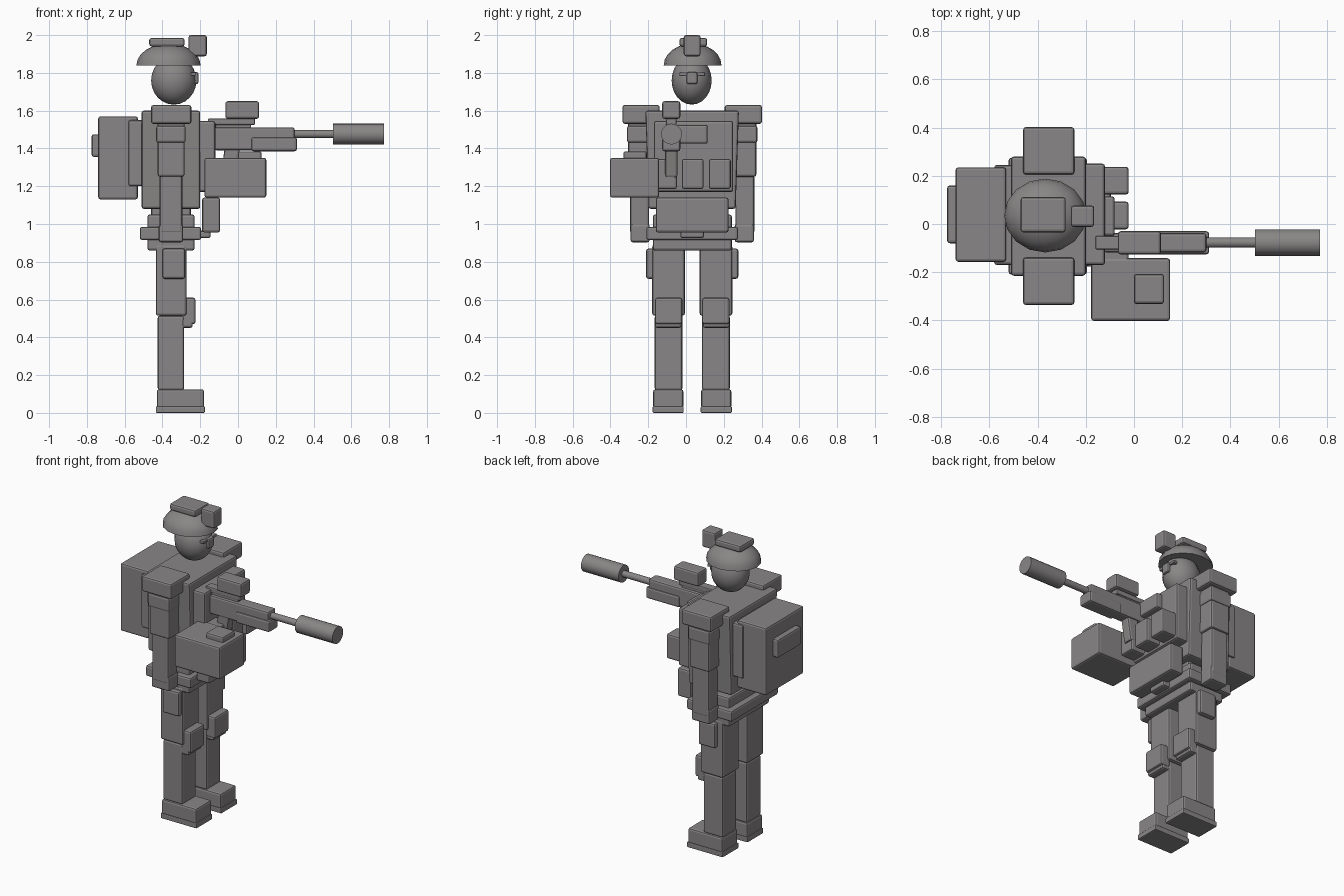
import bpy, bmesh, math
from mathutils import Matrix, Vector

if "Cube" in bpy.data.objects:
    bpy.data.objects.remove(bpy.data.objects["Cube"])

grey = bpy.data.materials.new("warm grey")
grey.diffuse_color = (0.25, 0.238, 0.238, 1)
grey.use_nodes = True
grey.node_tree.nodes["Principled BSDF"].inputs["Base Color"].default_value = grey.diffuse_color
MID = 0.033  # body centre plane in y


def finish(name, bm):
    me = bpy.data.meshes.new(name)
    bm.to_mesh(me)
    bm.free()
    me.materials.append(grey)
    ob = bpy.data.objects.new(name, me)
    bpy.context.collection.objects.link(ob)
    return ob


def box(name, x, y, z, bevel=0.012, taper=1.0, tilt=0.0):
    """Bevelled block from ranges; taper scales the bottom in y, tilt turns it about y."""
    bm = bmesh.new()
    bmesh.ops.create_cube(bm, size=1)
    size = Vector((x[1] - x[0], y[1] - y[0], z[1] - z[0]))
    for v in bm.verts:
        if v.co.z < 0:
            v.co.y *= taper
        v.co = Vector(a * b for a, b in zip(v.co, size))
    bmesh.ops.bevel(bm, geom=bm.edges[:], offset=min(bevel, min(size) * 0.35),
                    segments=2, profile=0.5, affect='EDGES')
    ob = finish(name, bm)
    ob.location = (sum(x) / 2, sum(y) / 2, sum(z) / 2)
    ob.rotation_euler.y = tilt
    return ob


def pair(name, x, y, z, **kw):
    """The same block on both sides of the body."""
    box("left_" + name, x, y, z, **kw)
    box("right_" + name, x, (2 * MID - y[1], 2 * MID - y[0]), z, **kw)


def smooth(ob):
    bpy.ops.object.select_all(action='DESELECT')
    ob.select_set(True)
    bpy.context.view_layer.objects.active = ob
    bpy.ops.object.shade_smooth_by_angle(angle=math.radians(35))


def ball(name, centre, radii, dome=False):
    bm = bmesh.new()
    bmesh.ops.create_uvsphere(bm, u_segments=16, v_segments=12, radius=1)
    if dome:
        cut = bmesh.ops.bisect_plane(bm, geom=bm.verts[:] + bm.edges[:] + bm.faces[:],
                                     plane_co=(0, 0, 0.001), plane_no=(0, 0, 1), clear_inner=True)
        bmesh.ops.holes_fill(bm, edges=[e for e in bm.edges if e.is_boundary])
    for v in bm.verts:
        v.co = Vector(a * b for a, b in zip(v.co, radii))
    ob = finish(name, bm)
    ob.location = centre
    smooth(ob)


def tube(name, x, y, z, r):
    bm = bmesh.new()
    bmesh.ops.create_cone(bm, cap_ends=True, segments=20, radius1=r, radius2=r, depth=x[1] - x[0],
                          matrix=Matrix.Rotation(math.pi / 2, 4, 'Y'))
    ob = finish(name, bm)
    ob.location = (sum(x) / 2, y, z)
    smooth(ob)


# Legs
pair("sole", (-0.435, -0.175), (0.078, 0.243), (0, 0.035), bevel=0.006)
pair("boot", (-0.43, -0.18), (0.08, 0.24), (0.025, 0.125))
pair("shin", (-0.425, -0.285), (0.085, 0.232), (0.12, 0.515))
pair("thigh", (-0.435, -0.273), (0.072, 0.245), (0.515, 0.89))
pair("knee_pad", (-0.295, -0.225), (0.085, 0.23), (0.47, 0.61))
pair("lower_knee_pad", (-0.30, -0.24), (0.09, 0.23), (0.45, 0.50))
pair("thigh_pouch", (-0.40, -0.28), (0.235, 0.277), (0.71, 0.87))

# Hips
box("pelvis", (-0.48, -0.23), (-0.175, 0.243), (0.86, 1.05))
box("belt", (-0.52, -0.195), (-0.21, 0.275), (0.915, 0.985))
box("buckle", (-0.21, -0.145), (-0.03, 0.095), (0.925, 0.965))
box("waist_pouch", (-0.19, -0.095), (-0.16, 0.225), (0.955, 1.14))
box("waist", (-0.46, -0.25), (-0.13, 0.2), (1.0, 1.12))

# Torso and backpack
box("torso", (-0.51, -0.20), (-0.215, 0.28), (1.08, 1.60), taper=0.93)
box("chest_plate", (-0.23, -0.12), (-0.17, 0.25), (1.17, 1.545))
box("back_plate", (-0.58, -0.48), (-0.17, 0.245), (1.20, 1.55))
box("backpack", (-0.74, -0.53), (-0.157, 0.235), (1.13, 1.57))
box("backpack_pouch", (-0.775, -0.72), (-0.08, 0.16), (1.355, 1.475))

# Chest pouches
box("upper_pouch", (-0.14, -0.08), (-0.05, 0.115), (1.425, 1.525))
for i, y in enumerate((-0.163, -0.022, 0.122)):
    box(f"chest_pouch_{i + 1}", (-0.14, -0.022), (y, y + 0.115), (1.185, 1.345))

# Arms
pair("shoulder_pad", (-0.46, -0.247), (0.205, 0.402), (1.53, 1.63))
pair("arm_band", (-0.433, -0.277), (0.245, 0.378), (1.43, 1.52))
pair("upper_arm", (-0.425, -0.283), (0.25, 0.372), (1.25, 1.54))
pair("forearm", (-0.415, -0.295), (0.262, 0.362), (0.95, 1.26))
pair("hand", (-0.42, -0.29), (0.258, 0.36), (0.903, 1.0))

# Head and helmet
ball("head", (-0.34, 0.03, 1.76), (0.12, 0.106, 0.128))
ball("helmet", (-0.368, 0.035, 1.84), (0.17, 0.153, 0.115), dome=True)
box("helmet_plate", (-0.47, -0.283), (-0.035, 0.112), (1.94, 1.985))
box("helmet_mount", (-0.262, -0.165), (-0.012, 0.077), (1.888, 2.0))
box("nose_piece", (-0.24, -0.21), (0.003, 0.06), (1.74, 1.805))
box("eye_bar", (-0.25, -0.222), (-0.035, 0.1), (1.785, 1.803), bevel=0.004)

# Rifle
box("stock", (-0.20, -0.115), (-0.108, -0.05), (1.39, 1.545))
box("receiver", (-0.125, 0.30), (-0.118, -0.037), (1.39, 1.512))
box("handguard", (0.07, 0.312), (-0.126, -0.03), (1.385, 1.46))
box("rail", (-0.16, 0.09), (-0.105, -0.05), (1.525, 1.558), bevel=0.006)
box("rail_base", (-0.12, 0.07), (-0.10, -0.055), (1.50, 1.535), bevel=0.006)
box("scope", (-0.067, 0.112), (-0.126, -0.03), (1.557, 1.65))
box("magazine", (-0.08, 0.0), (-0.11, -0.045), (1.25, 1.42), tilt=0.15)
tube("barrel", (0.28, 0.52), -0.077, 1.476, 0.021)
tube("suppressor", (0.502, 0.772), -0.077, 1.476, 0.055)

# Carried ammunition case
box("case", (-0.178, 0.15), (-0.402, -0.142), (1.14, 1.35))
box("case_lid_plate", (0.0, 0.125), (-0.332, -0.207), (1.335, 1.385))
